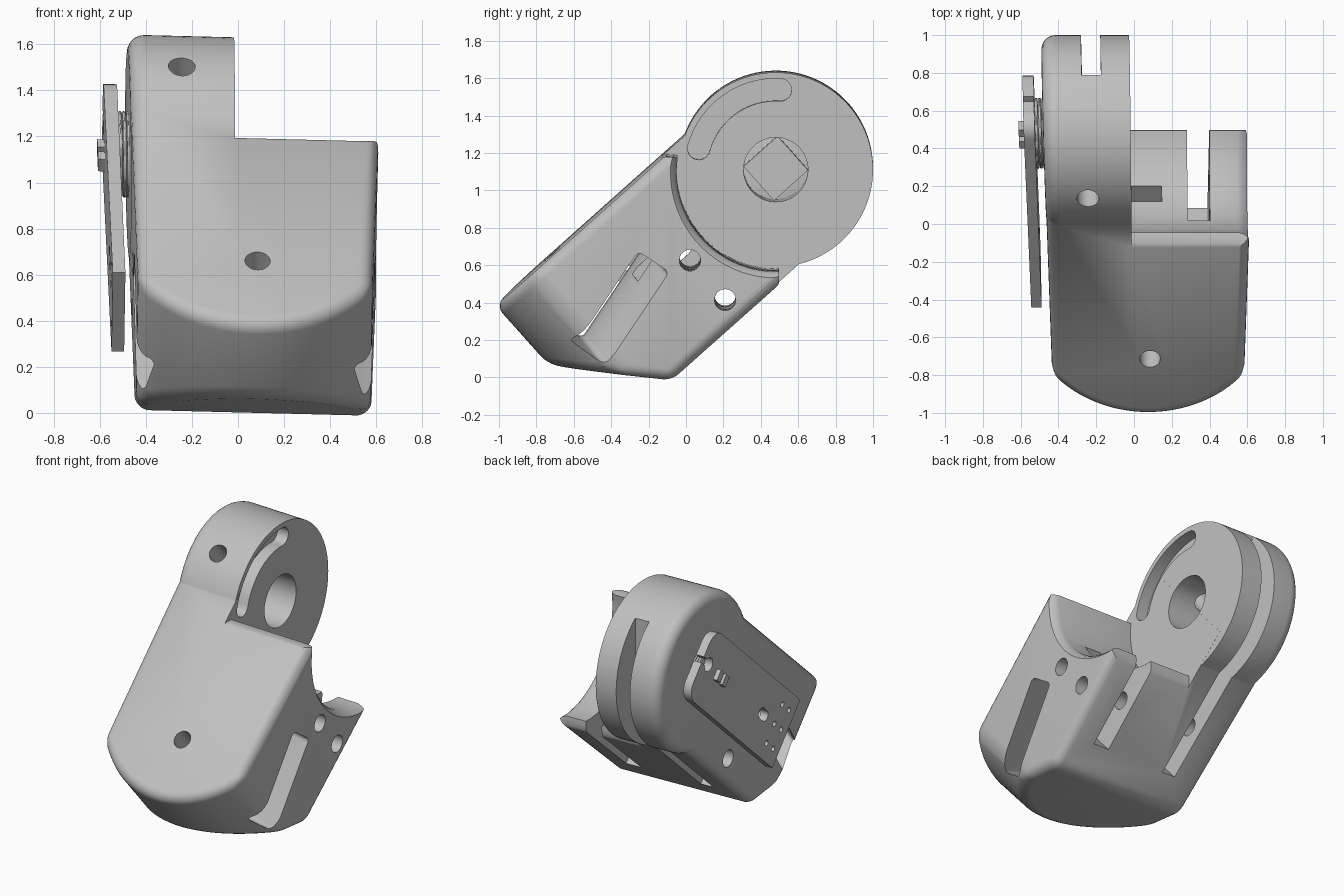
import bpy, bmesh
from math import sin, cos, pi, radians
from mathutils import Vector, Matrix

if "Cube" in bpy.data.objects:
    bpy.data.objects.remove(bpy.data.objects["Cube"])

grey = bpy.data.materials.new("light_grey")
grey.use_nodes = True
COLOUR = (0.53, 0.53, 0.53, 1)
grey.diffuse_color = COLOUR
grey.node_tree.nodes["Principled BSDF"].inputs["Base Color"].default_value = COLOUR

# Working frame: x across, s along the body (body runs to -s), v across its thickness,
# origin on the axis of the round head.
TILT = Matrix.Translation((0, 0.48, 1.11)) @ Matrix.Rotation(radians(41.7), 4, 'X')


def skin(name, rings):
    """Closed solid through a row of point rings."""
    bm = bmesh.new()
    rings = [[bm.verts.new(p) for p in ring] for ring in rings]
    n = len(rings[0])
    for a, b in zip(rings, rings[1:]):
        for i in range(n):
            bm.faces.new((a[i], a[(i + 1) % n], b[(i + 1) % n], b[i]))
    bm.faces.new(rings[0])
    bm.faces.new(rings[-1])
    bmesh.ops.recalc_face_normals(bm, faces=bm.faces[:])
    mesh = bpy.data.meshes.new(name)
    bm.to_mesh(mesh)
    bm.free()
    mesh.materials.append(grey)
    obj = bpy.data.objects.new(name, mesh)
    bpy.context.scene.collection.objects.link(obj)
    return obj


def loft(name, outline, sections):
    """Skin an (s, v) outline through sections of (x, shift in v, scale)."""
    return skin(name, [[(x, s * k, v * k + dv) for s, v in outline] for x, dv, k in sections])


def prism(name, outline, x0, x1):
    return loft(name, outline, [(x0, 0, 1), (x1, 0, 1)])


def arc(r, a0, a1, n, cs=0, cv=0):
    angles = [radians(a0 + (a1 - a0) * i / n) for i in range(n + 1)]
    return [(cs + r * cos(a), cv + r * sin(a)) for a in angles]


def circle(r, cs=0, cv=0, n=32):
    return arc(r, 0, 360, n, cs, cv)[:-1]


def rect(s0, s1, v0, v1):
    return [(s0, v0), (s1, v0), (s1, v1), (s0, v1)]


def rounded(s0, s1, v0, v1, r, n=5):
    return (arc(r, 0, 90, n, s1 - r, v1 - r) + arc(r, 90, 180, n, s0 + r, v1 - r)
            + arc(r, 180, 270, n, s0 + r, v0 + r) + arc(r, 270, 360, n, s1 - r, v0 + r))


def cross_drill(name, x, s):
    return skin(name, [[(p, q, v) for p, q in circle(0.058, x, s)] for v in (0.1, 0.7)])


def combine(obj, tool, operation='DIFFERENCE'):
    mod = obj.modifiers.new("combine", 'BOOLEAN')
    mod.operation, mod.solver, mod.object = operation, 'EXACT', tool
    mod.use_self = True
    bpy.context.view_layer.objects.active = obj
    bpy.ops.object.modifier_apply(modifier=mod.name)
    bpy.data.objects.remove(tool)


def finish(obj):
    """Apply the slight draft, then stand the part up."""
    for vert in obj.data.vertices:
        x, s, v = vert.co
        x = 0.07 + (x - 0.07) * (1 + 0.05 * s) + 0.012 * v
        p = TILT @ Vector((x, s, v))
        p.z -= 0.025 * p.x
        vert.co = p
    bpy.ops.object.select_all(action='DESELECT')
    obj.select_set(True)
    bpy.context.view_layer.objects.active = obj
    bpy.ops.object.shade_smooth_by_angle(angle=radians(30))


# Main body: plan with a bowed front end, undercut by a sloping chamfer
LEFT, RIGHT, HALF, STEP = -0.475, 0.615, 0.46, -0.02
mid, half_width, n = (LEFT + RIGHT) / 2, (RIGHT - LEFT) / 2, 28
plan = [(LEFT, 0), (RIGHT, 0)]
radius = (half_width ** 2 + 0.27 ** 2) / 0.54
for i in range(n + 1):
    dx = half_width * (1 - 2 * i / n)
    plan.append((mid + dx, -1.6 + radius - (radius ** 2 - dx ** 2) ** 0.5))
body = skin("body", [[(x, s, v) for x, s in plan] for v in (-HALF, HALF)])
combine(body, prism("chamfer_cutter", [(-1.87, 0.33), (-0.88, -0.765), (-1.9, -0.8)], -0.8, 0.9))

# Soften its outer edges
bm = bmesh.new()
bm.from_mesh(body.data)
bmesh.ops.remove_doubles(bm, verts=bm.verts[:], dist=0.0005)
soft = [e for e in bm.edges if e.calc_face_angle(0) > radians(37)
        and min(v.co.y for v in e.verts) < -0.01]
bmesh.ops.bevel(bm, geom=soft, offset=0.07, segments=5, profile=0.5, affect='EDGES',
                clamp_overlap=True)
bmesh.ops.recalc_face_normals(bm, faces=bm.faces[:])
bm.to_mesh(body.data)
bm.free()

# Round seat beside the head, with softened tips and a flared rim
tip = [(0.1, 0.7), (-0.43, 0.7), (-0.42, 0.47), (-0.38, 0.45), (-0.355, 0.425)]
seat = tip + arc(0.53, 130, 230, 40) + [(s, -v) for s, v in reversed(tip)]
combine(body, loft("seat_cutter", seat, [(STEP, 0, 1), (0.56, 0, 1), (0.59, 0, 1.02),
                                         (0.62, 0, 1.07), (0.8, 0, 1.1)]))

# Round head with a rolled outer rim
rim = [(-0.0205, 0, 1)] + [(-0.402 - 0.075 * sin(a), 0, 1 - 0.144 * (1 - cos(a)))
                           for a in [i * pi / 12 for i in range(7)]]
combine(body, loft("head", circle(0.52, n=96), rim), 'UNION')

# Axle bore, curved stop pocket and pin holes
combine(body, prism("bore_cutter", circle(0.172, n=48), -0.7, 0.1))
pocket = (arc(0.487, 45, 123, 24) + arc(0.06, 123, 303, 10, *arc(0.427, 123, 123, 1)[0])[1:-1]
          + arc(0.367, 123, 45, 24) + arc(0.06, 225, 405, 10, *arc(0.427, 45, 45, 1)[0])[1:-1])
combine(body, prism("pocket_cutter", pocket, -0.1, 0.1))
for v in (-0.045, -0.328):
    combine(body, prism("pin_cutter", circle(0.057, -0.655, v), -0.8, 0.9))
combine(body, cross_drill("front_hole_cutter", 0.08, -1.19))
combine(body, cross_drill("head_hole_cutter", -0.25, 0))

# Strap slots in the back; the left one runs on round the head
groove = ([(-0.95, -0.8), (-0.95, 0.05), (-0.42, 0.05), (-0.2, -0.24)]
          + arc(0.31, -90, -41.7, 12) + [(0.7, 0.32), (1.2, 0.3), (1.2, -0.8)])
combine(body, prism("groove_cutter", groove, -0.27, -0.17))
combine(body, prism("slot_cutter", rect(-0.94, -0.2, -0.8, 0.11), 0.29, 0.41))
combine(body, prism("key_cutter", rect(-0.75, -0.4, -0.15, -0.05), -0.015, 0.15))

# Bowed strap channel through both sides
turn = Matrix.Rotation(radians(14.5), 2)
channel = [tuple(turn @ Vector(p) + Vector((-1.1, -0.007)))
           for p in rounded(-0.305, 0.305, -0.1, 0.1, 0.03)]
bow = [(mid + 0.7 * t, 0.2 * max(0, 1 - (t / 0.78) ** 2), 1)
       for t in [i / 10 for i in range(-10, 11)]]
combine(body, loft("channel_cutter", channel, bow))
finish(body)

# Side plate with rounded upper end and drilled holes
outline = (arc(0.1, 0, 90, 6, 0.16, 0.13) + [(-1.03, 0.23), (-1.03, -0.23)]
           + arc(0.1, 270, 360, 6, 0.16, -0.13))
plate = prism("side_plate", outline, -0.58, -0.522)
holes = [circle(0.045, 0.17, 0.02), rounded(-0.74, -0.62, -0.035, 0.035, 0.034)]
holes += [circle(0.018, s, v, 16) for s in (-0.85, -0.95) for v in (-0.13, 0, 0.13)]
for hole in holes:
    combine(plate, prism("plate_hole_cutter", hole, -0.7, -0.4))
combine(plate, prism("notch_cutter", rect(0.17, 0.35, 0, 0.04), -0.7, -0.4))
finish(plate)

# Spring coils between plate and head
for i in range(3):
    x = -0.513 + i * 0.018
    ring = [(x + 0.008 * cos(a), 0, 1 + 0.045 * sin(a)) for a in [pi * j / 6 for j in range(7)]]
    finish(loft("spring_coil", circle(0.18, n=48), ring))

# Square axle and its two clip tabs
finish(prism("square_axle", rect(-0.122, 0.122, -0.122, 0.122), -0.53, -0.3))
for s in (-0.05, 0.03):
    finish(prism("clip_tab", rect(s - 0.025, s + 0.025, -0.035, 0.035), -0.61, -0.57))
